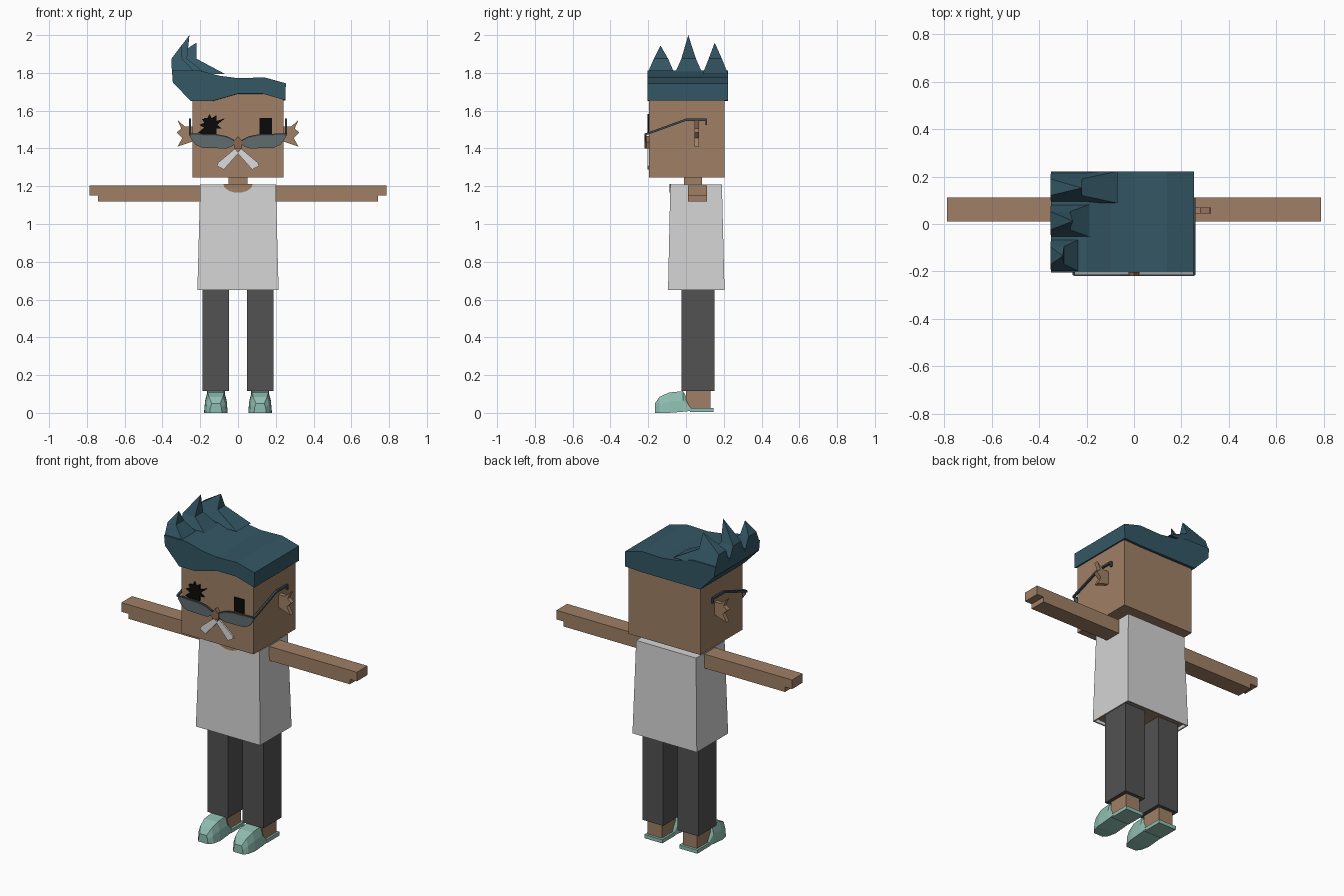
import bpy, bmesh, math
from mathutils import Vector

if "Cube" in bpy.data.objects:
    bpy.data.objects.remove(bpy.data.objects["Cube"])


def colour(name, r, g, b):
    m = bpy.data.materials.new(name)
    m.use_nodes = True
    m.diffuse_color = (r, g, b, 1)
    bsdf = m.node_tree.nodes["Principled BSDF"]
    bsdf.inputs["Base Color"].default_value = (r, g, b, 1)
    bsdf.inputs["Roughness"].default_value = 0.9
    return m


SKIN = colour("skin tan", 0.35, 0.215, 0.13)
NOSE = colour("nose brown", 0.26, 0.14, 0.08)
HAIR = colour("hair teal", 0.034, 0.095, 0.13)
SHIRT = colour("shirt grey", 0.66, 0.66, 0.66)
TROUSER = colour("trouser charcoal", 0.084, 0.084, 0.084)
SHOE = colour("shoe mint", 0.275, 0.515, 0.44)
LENS = colour("lens grey", 0.12, 0.15, 0.155)
FRAME = colour("frame slate", 0.05, 0.07, 0.08)
BLACK = colour("eye black", 0.003, 0.003, 0.003)
WHITE = colour("moustache white", 0.72, 0.72, 0.72)


def finish(name, bm, *mats):
    bmesh.ops.recalc_face_normals(bm, faces=bm.faces)
    mesh = bpy.data.meshes.new(name)
    bm.to_mesh(mesh)
    bm.free()
    for m in mats:
        mesh.materials.append(m)
    ob = bpy.data.objects.new(name, mesh)
    bpy.context.scene.collection.objects.link(ob)
    return ob


def loft(name, rings, mat, tip=None):
    """Skin a stack of equal-length rings, ending in a cap or a point."""
    bm = bmesh.new()
    rows = [[bm.verts.new(p) for p in ring] for ring in rings]
    n = len(rows[0])
    for a, b in zip(rows, rows[1:]):
        for i in range(n):
            j = (i + 1) % n
            bm.faces.new((a[i], a[j], b[j], b[i]))
    bm.faces.new(rows[0])
    if tip:
        t = bm.verts.new(tip)
        for i in range(n):
            bm.faces.new((rows[-1][i], rows[-1][(i + 1) % n], t))
    else:
        bm.faces.new(rows[-1])
    return finish(name, bm, mat)


def rect(x0, x1, y0, y1, z):
    return [(x0, y0, z), (x1, y0, z), (x1, y1, z), (x0, y1, z)]


def box(name, x, y, z, mat):
    return loft(name, [rect(*x, *y, z[0]), rect(*x, *y, z[1])], mat)


def plate(name, pts, y0, y1, mat):
    """Front-facing outline (x, z) given thickness along y."""
    return loft(name, [[(x, y, z) for x, z in pts] for y in (y0, y1)], mat)


def flip(pts, s):
    return [(s * x, z) for x, z in pts]


def rod(name, path, r, mat):
    """Square bar following a path in the side plane."""
    rings = [[(x + a * r, y, z + b * r) for a, b in ((-1, -1), (1, -1), (1, 1), (-1, 1))]
             for x, y, z in path]
    return loft(name, rings, mat)


# Head and neck
box("head", (-0.24, 0.24), (-0.195, 0.205), (1.245, 1.70), SKIN)
box("neck", (-0.05, 0.05), (-0.01, 0.085), (1.18, 1.25), SKIN)

# Shirt with an open hem showing the body inside
bm = bmesh.new()
low = [bm.verts.new(p) for p in rect(-0.215, 0.215, -0.095, 0.204, 0.65)]
top = [bm.verts.new(p) for p in rect(-0.2, 0.2, -0.083, 0.19, 1.21)]
for i in range(4):
    j = (i + 1) % 4
    bm.faces.new((low[i], low[j], top[j], top[i]))
bm.faces.new(top)
hem = bm.faces.new(low[::-1])
bmesh.ops.recalc_face_normals(bm, faces=bm.faces)
bmesh.ops.inset_region(bm, faces=[hem], thickness=0.012)
inner = bmesh.ops.extrude_face_region(bm, geom=[hem])["geom"]
bmesh.ops.delete(bm, geom=[hem], context="FACES_ONLY")
for g in inner:
    if isinstance(g, bmesh.types.BMVert):
        g.co.z += 0.02
    elif isinstance(g, bmesh.types.BMFace):
        g.material_index = 1
finish("shirt", bm, SHIRT, SKIN)

# Neckline opening
arc = [(0.077 * math.cos(a), 1.211 + 0.045 * math.sin(a))
       for a in (math.pi * (1 + k / 10) for k in range(11))]
plate("neckline", arc, -0.088, -0.08, SKIN)

EAR = [(0.23, 1.515), (0.28, 1.515), (0.32, 1.55), (0.30, 1.505), (0.325, 1.485),
       (0.295, 1.455), (0.32, 1.41), (0.23, 1.44)]
RIM = [(0.02, 1.445), (0.06, 1.465), (0.11, 1.475), (0.255, 1.48)]
LENS_LOW = [(0.25, 1.455), (0.225, 1.42), (0.19, 1.403), (0.06, 1.40), (0.025, 1.415)]
WHISKER = [(0.015, 1.40), (0.105, 1.325), (0.112, 1.308), (0.075, 1.288), (-0.002, 1.375)]

for s, side in ((1, "left"), (-1, "right")):
    def span(a, b):
        return tuple(sorted((s * a, s * b)))

    # Arm with a thinner fingertip step and a low thumb plate
    arm = [(0.19, 1.12), (0.74, 1.12), (0.74, 1.15), (0.787, 1.15), (0.787, 1.205), (0.19, 1.205)]
    plate(side + "_arm", flip(arm, s), 0.01, 0.112, SKIN)

    # Leg, ankle, shoe
    box(side + "_trouser_leg", span(0.048, 0.187), (-0.025, 0.15), (0.115, 0.68), TROUSER)
    box(side + "_ankle", span(0.07, 0.165), (0.0, 0.13), (0.02, 0.12), SKIN)
    cx = s * 0.117
    rings = []
    for y, w, z0, h in ((-0.165, 0.032, 0, 0.05), (-0.14, 0.052, 0, 0.085), (-0.09, 0.062, 0, 0.108),
                        (-0.015, 0.062, 0.006, 0.115), (0.035, 0.062, 0.012, 0.02)):
        m = z0 + (h - z0) * 0.55
        rings.append([(cx - w, y, z0), (cx + w, y, z0), (cx + w * 0.92, y, m), (cx + w * 0.7, y, h),
                      (cx - w * 0.7, y, h), (cx - w * 0.92, y, m)])
    loft(side + "_shoe", rings, SHOE)
    box(side + "_shoe_heel", (cx - 0.06, cx + 0.06), (0.02, 0.145), (0.005, 0.027), SHOE)

    # Ear, eye, moustache half
    plate(side + "_ear", flip(EAR, s), 0.045, 0.07, SKIN)
    box(side + "_eye", span(0.115, 0.18), (-0.202, -0.194), (1.475, 1.56), BLACK)
    plate(side + "_moustache", flip(WHISKER, s), -0.204, -0.194, WHITE)

    # Spectacles: lens, upper rim, temple bar
    plate(side + "_lens", flip(RIM + LENS_LOW, s), -0.214, -0.209, LENS)
    rim = RIM + [(x, z - 0.008) for x, z in reversed(RIM)]
    plate(side + "_rim", flip(rim, s), -0.219, -0.208, FRAME)
    x = s * 0.254
    rod(side + "_temple", [(x, -0.215, 1.474), (x, 0.0, 1.552), (x, 0.108, 1.552)], 0.006, FRAME)
    box(side + "_temple_tip", (x - 0.005, x + 0.005), (0.102, 0.112), (1.525, 1.556), FRAME)

# Jagged mark around the right eye
mark = [(-0.18, 1.475), (-0.212, 1.483), (-0.18, 1.51), (-0.205, 1.525), (-0.178, 1.535), (-0.19, 1.555),
        (-0.165, 1.555), (-0.15, 1.582), (-0.14, 1.56), (-0.115, 1.575), (-0.115, 1.545),
        (-0.068, 1.56), (-0.11, 1.525), (-0.085, 1.505), (-0.115, 1.505), (-0.12, 1.475)]
plate("right_eye_mark", mark, -0.203, -0.194, BLACK)

# Nose
plate("nose", [(0, 1.465), (-0.024, 1.435), (-0.02, 1.40), (0.02, 1.40), (0.024, 1.435)],
      -0.22, -0.19, NOSE)

# Swept hair: arched fringe in front, straight edge behind
crown = [(0.252, 1.655), (0.253, 1.745), (0.14, 1.776), (0.0, 1.772), (-0.10, 1.785),
         (-0.2, 1.812), (-0.35, 1.812), (-0.345, 1.75), (-0.25, 1.65)]
fringe = [(-0.14, 1.65), (0.0, 1.69), (0.13, 1.69)]
front = [(x, -0.205, z) for x, z in crown + fringe]
back = [(x, 0.222, z) for x, z in crown] + [(x, 0.222, 1.65) for x, _ in fringe]
loft("hair", [front, back], HAIR)

# Three curled spikes along the swept side
for name, y0, y1, inner_x, tip in (("front", -0.205, -0.06, -0.22, (-0.30, -0.135, 1.945)),
                                   ("middle", -0.06, 0.088, -0.17, (-0.257, 0.012, 2.0)),
                                   ("back", 0.088, 0.222, -0.07, (-0.22, 0.152, 1.96))):
    w = (y1 - y0) * 0.24
    mid = 0.5 * (inner_x - 0.31)
    loft(name + "_hair_spike", [rect(-0.35, inner_x, y0, y1, 1.795),
                                rect(-0.352, mid - 0.03, y0 + w, y1 - w, 1.875)], HAIR, tip)
